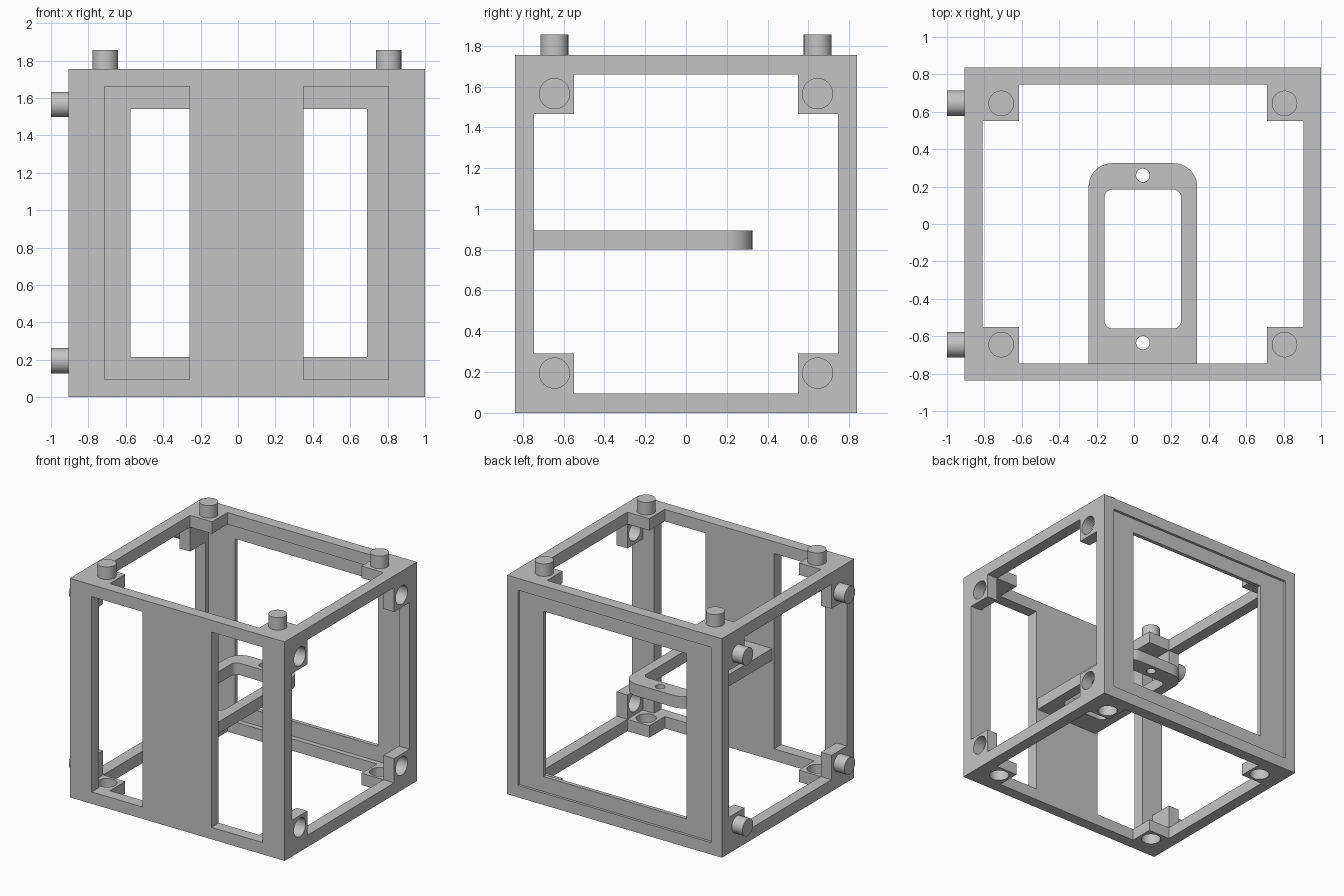
import bpy, bmesh
from math import cos, sin, pi

cube = bpy.data.objects.get("Cube")
if cube:
    bpy.data.objects.remove(cube, do_unlink=True)

grey = bpy.data.materials.new("plain_grey")
grey.use_nodes = True
grey.diffuse_color = (0.55, 0.55, 0.55, 1)
grey.node_tree.nodes["Principled BSDF"].inputs["Base Color"].default_value = grey.diffuse_color

# Overall frame dimensions
X0, X1, Y, TOP = -0.905, 1.0, 0.838, 1.755
WALL = 0.095
IX0, IX1, IY = X0 + WALL, X1 - WALL, 0.745
IZ0, IZ1 = WALL, TOP - WALL
MID = (X0 + X1) / 2
PIN_X, PIN_Y, PIN_Z = (-0.71, 0.805), (-0.645, 0.645), (0.195, 1.565)


def prism(name, points, axis, start, end):
    """Extrude a 2D outline along an axis."""
    place = {"x": lambda u, v, w: (w, u, v),
             "y": lambda u, v, w: (u, w, v),
             "z": lambda u, v, w: (u, v, w)}[axis]
    bm = bmesh.new()
    low = [bm.verts.new(place(u, v, start)) for u, v in points]
    high = [bm.verts.new(place(u, v, end)) for u, v in points]
    bm.faces.new(low)
    bm.faces.new(high)
    for i in range(len(points)):
        j = (i + 1) % len(points)
        bm.faces.new((low[i], low[j], high[j], high[i]))
    bmesh.ops.recalc_face_normals(bm, faces=bm.faces)
    mesh = bpy.data.meshes.new(name)
    bm.to_mesh(mesh)
    bm.free()
    mesh.materials.append(grey)
    obj = bpy.data.objects.new(name, mesh)
    bpy.context.collection.objects.link(obj)
    return obj


def rect(u0, u1, v0, v1):
    return [(u0, v0), (u1, v0), (u1, v1), (u0, v1)]


def circle(u, v, r, n=48):
    return [(u + r * cos(2 * pi * i / n), v + r * sin(2 * pi * i / n)) for i in range(n)]


def arc(u, v, r, quarter, n=10):
    return [(u + r * cos(pi / 2 * (quarter + i / n)),
             v + r * sin(pi / 2 * (quarter + i / n))) for i in range(n + 1)]


def rounded(u0, u1, v0, v1, r):
    return (arc(u1 - r, v1 - r, r, 0) + arc(u0 + r, v1 - r, r, 1)
            + arc(u0 + r, v0 + r, r, 2) + arc(u1 - r, v0 + r, r, 3))


def notched(u0, u1, v0, v1, n=0.195):
    """Rectangle with square corners left standing."""
    return [(u0 + n, v0), (u1 - n, v0), (u1 - n, v0 + n), (u1, v0 + n),
            (u1, v1 - n), (u1 - n, v1 - n), (u1 - n, v1), (u0 + n, v1),
            (u0 + n, v1 - n), (u0, v1 - n), (u0, v0 + n), (u0 + n, v0 + n)]


def cut(obj, points, axis, start, end):
    cutter = prism("cutter", points, axis, start, end)
    cutter.hide_render = True
    mod = obj.modifiers.new("cut", "BOOLEAN")
    mod.operation, mod.solver, mod.object = "DIFFERENCE", "EXACT", cutter
    bpy.context.view_layer.objects.active = obj
    bpy.ops.object.modifier_apply(modifier=mod.name)
    bpy.data.objects.remove(cutter, do_unlink=True)


# Hollow box frame; the back wall keeps a thin recessed panel
frame = prism("frame", rect(X0, X1, -Y, Y), "z", 0, TOP)
cut(frame, rect(IX0, IX1, IZ0, IZ1), "y", -IY, 0.785)
cut(frame, rect(IX0, IX1, IZ0, IZ1), "y", 0.817, 2)
cut(frame, rect(-0.575, 0.69, 0.215, 1.54), "y", 0.5, 2)

# Side, top and bottom openings with corner blocks
cut(frame, notched(-IY, IY, IZ0, IZ1), "x", -2, 2)
cut(frame, notched(IX0, IX1, -IY, IY), "z", -1, 3)

# Two tall front windows
for u0, u1 in ((-0.71, -0.26), (0.35, 0.805)):
    cut(frame, rect(u0, u1, IZ0, IZ1), "y", -2, -0.5)

parts = [frame]

# Pegs on the top and one side, matching sockets opposite
for y in PIN_Y:
    for x in PIN_X:
        cut(frame, circle(x, y, 0.074), "z", -0.5, 0.15)
        parts.append(prism("top_peg", circle(x, y, 0.068), "z", TOP - 0.02, TOP + 0.1))
    for z in PIN_Z:
        cut(frame, circle(y, z, 0.074), "x", 0.85, 1.5)
        parts.append(prism("side_peg", circle(y, z, 0.068), "x", -1, X0 + 0.02))

# Inner bracket fixed to the front panel
half, back, r = 0.29, 0.325, 0.125
outline = [(MID - half, -IY - 0.01), (MID + half, -IY - 0.01)]
outline += arc(MID + half - r, back - r, r, 0) + arc(MID - half + r, back - r, r, 1)
bracket = prism("bracket", outline, "z", 0.8, 0.895)
cut(bracket, rounded(MID - 0.205, MID + 0.205, -0.56, 0.185, 0.045), "z", 0.5, 1.2)
for y in (-0.635, 0.26):
    cut(bracket, circle(MID, y, 0.036, 32), "z", 0.5, 1.2)
parts.append(bracket)

# Smooth round parts, keep edges sharp
bpy.ops.object.select_all(action="DESELECT")
for obj in parts:
    obj.select_set(True)
bpy.context.view_layer.objects.active = frame
bpy.ops.object.shade_smooth_by_angle()
